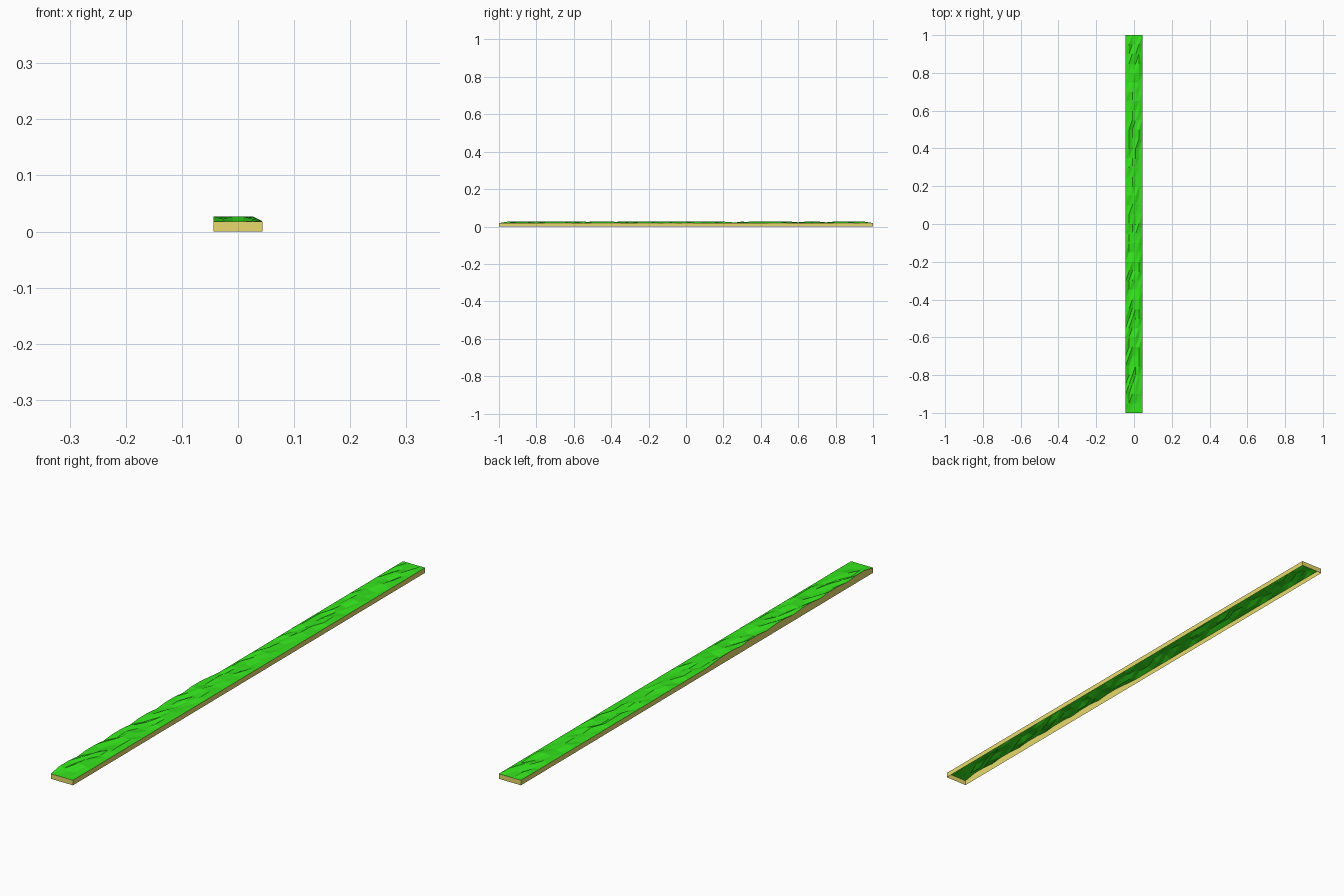
import bpy, bmesh, random

if "Cube" in bpy.data.objects:
    bpy.data.objects.remove(bpy.data.objects["Cube"])

random.seed(7)
HALF_W, HALF_L = 0.044, 1.0
BASE, BUMP = 0.018, 0.009
COLS, ROWS = 5, 40


def material(name, color):
    m = bpy.data.materials.new(name)
    m.diffuse_color = (*color, 1)
    m.use_nodes = True
    m.node_tree.nodes["Principled BSDF"].inputs["Base Color"].default_value = m.diffuse_color
    return m


def finish(name, bm, mat):
    mesh = bpy.data.meshes.new(name)
    bm.to_mesh(mesh)
    bm.free()
    mesh.materials.append(mat)
    bpy.context.collection.objects.link(bpy.data.objects.new(name, mesh))


def height(i, j):
    # ends and right edge stay flat, left edge is wavy only on the front half
    y = -HALF_L + 2 * HALF_L * j / ROWS
    if j in (0, ROWS) or i == COLS:
        return BASE
    if i == 0:
        if y > -0.08:
            return BASE
        return BASE + BUMP * (0.5, 1.0, 1.0)[j % 3]
    return BASE + BUMP * random.choice((0.0, 0.15, 0.5, 0.9, 1.0))


points = [[(-HALF_W + 2 * HALF_W * i / COLS,
            -HALF_L + 2 * HALF_L * j / ROWS,
            height(i, j)) for j in range(ROWS + 1)] for i in range(COLS + 1)]

# Bumpy grass sheet
bm = bmesh.new()
v = [[bm.verts.new(p) for p in col] for col in points]
for i in range(COLS):
    for j in range(ROWS):
        a, b, c, d = v[i][j], v[i + 1][j], v[i + 1][j + 1], v[i][j + 1]
        bm.faces.new((a, b, c))
        bm.faces.new((a, c, d))
finish("grass_top", bm, material("grass", (0.035, 0.78, 0.012)))

# Earth walls around the edge, open underneath
rim = ([col[0] for col in points] + points[-1][1:]
       + [col[-1] for col in reversed(points[:-1])] + points[0][-2:0:-1])
bm = bmesh.new()
top = [bm.verts.new(p) for p in rim]
bottom = [bm.verts.new((p[0], p[1], 0)) for p in rim]
for k in range(len(rim)):
    n = (k + 1) % len(rim)
    bm.faces.new((bottom[k], bottom[n], top[n], top[k]))
finish("earth_walls", bm, material("earth", (0.8, 0.7, 0.15)))
